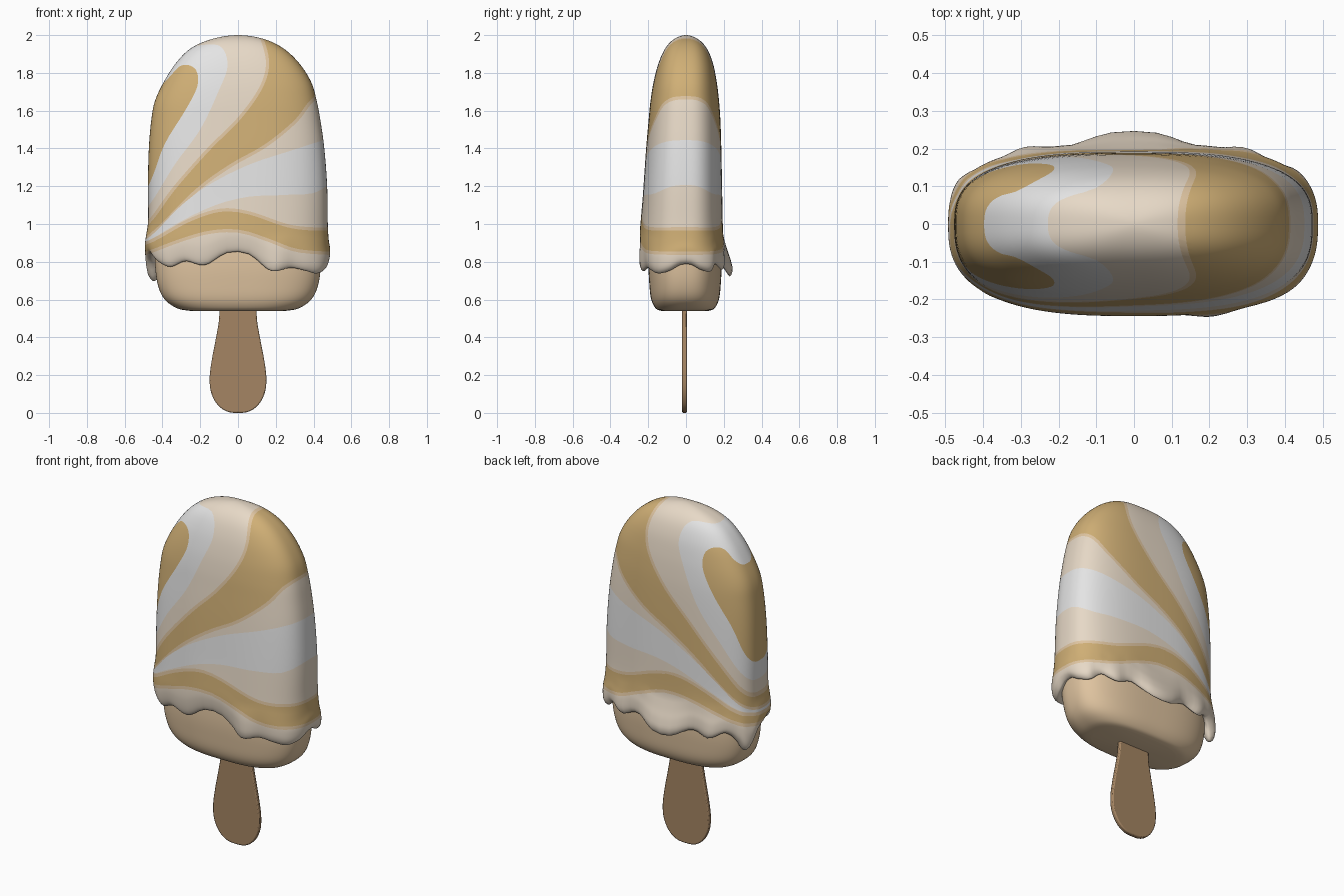
import bpy, bmesh, math

if "Cube" in bpy.data.objects:
    bpy.data.objects.remove(bpy.data.objects["Cube"])

SEGS = 112


def material(name, rgb):
    m = bpy.data.materials.new(name)
    m.diffuse_color = (*rgb, 1)
    m.use_nodes = True
    m.node_tree.nodes["Principled BSDF"].inputs["Base Color"].default_value = m.diffuse_color
    return m


GOLD = material("caramel_gold", (0.63, 0.43, 0.18))
WHITE = material("cream_white", (0.78, 0.78, 0.78))
BEIGE = material("pale_beige", (0.84, 0.73, 0.60))
EDGE = material("light_caramel", (0.74, 0.56, 0.36))
CORE = material("vanilla_core", (0.74, 0.55, 0.35))
WOOD = material("wood", (0.376, 0.235, 0.125))


def spline(pts, n, first=None, last=None):
    """Catmull-Rom curve through tuples, n steps per span."""
    p = [first or pts[0], *pts, last or pts[-1]]
    out = []
    for i in range(1, len(p) - 2):
        for k in range(n):
            t = k / n
            out.append(tuple(
                0.5 * (2 * b + (c - a) * t + (2 * a - 5 * b + 4 * c - d) * t * t
                       + (3 * b - a - 3 * c + d) * t ** 3)
                for a, b, c, d in zip(*p[i - 1:i + 3])))
    return out + [tuple(pts[-1])]


def oval(angle, left, right, front, back, n=2.75):
    c, s = math.cos(angle), math.sin(angle)
    x = math.copysign(abs(c) ** (2 / n), c) * (right if c > 0 else left)
    y = math.copysign(abs(s) ** (2 / n), s) * (back if s > 0 else front)
    return x, y


def loft(rows):
    """Skin rings of points; a ring holding one point becomes a pole."""
    bm = bmesh.new()
    rings = [[bm.verts.new(p) for p in row] for row in rows]
    for a, b in zip(rings, rings[1:]):
        for j in range(SEGS):
            k = (j + 1) % SEGS
            if len(a) == 1:
                bm.faces.new((a[0], b[k], b[j]))
            elif len(b) == 1:
                bm.faces.new((a[j], a[k], b[0]))
            else:
                bm.faces.new((a[j], a[k], b[k], b[j]))
    return bm


def finish(bm, name, mats):
    for f in bm.faces:
        f.smooth = True
    me = bpy.data.meshes.new(name)
    bm.to_mesh(me)
    bm.free()
    for m in mats:
        me.materials.append(m)
    ob = bpy.data.objects.new(name, me)
    bpy.context.collection.objects.link(ob)
    return ob


ANGLES = [2 * math.pi * j / SEGS for j in range(SEGS)]

# Ice cream core: (z, half width, half depth)
core_profile = spline([(0.54, 0.25, 0.125), (0.553, 0.32, 0.155), (0.60, 0.388, 0.179),
                       (0.68, 0.425, 0.189), (0.80, 0.44, 0.193), (0.98, 0.44, 0.18)], 5)
rows = [[(0, -0.005, 0.538)]]
for z, a, b in core_profile:
    ring = [oval(t, a, a, b, b) for t in ANGLES]
    rows.append([(x, y - 0.005, z) for x, y in ring])
rows.append([(0, -0.005, 1.0)])
finish(loft(rows), "ice_cream_core", [CORE])

# Drip line height every 15 degrees: right, back, left, front
drip = [0.79, 0.76, 0.75, 0.79, 0.76, 0.79, 0.725, 0.785, 0.76, 0.80, 0.76, 0.70,
        0.81, 0.845, 0.80, 0.775, 0.805, 0.785, 0.855, 0.755, 0.77, 0.755, 0.74, 0.755]


def drip_height(angle):
    u = angle / (2 * math.pi) * 24
    i = int(u) % 24
    t = u - int(u)
    a, b, c, d = (drip[(i + k) % 24] for k in (-1, 0, 1, 2))
    return 0.5 * (2 * b + (c - a) * t + (2 * a - 5 * b + 4 * c - d) * t * t
                  + (3 * b - a - 3 * c + d) * t ** 3)


# Coating: (z, left, right, front, back), from the tucked lip to the crown
coat_profile = spline([
    (0.80, 0.42, 0.42, 0.175, 0.17), (0.765, 0.445, 0.445, 0.205, 0.19),
    (0.76, 0.465, 0.463, 0.222, 0.202), (0.785, 0.486, 0.483, 0.234, 0.213),
    (0.84, 0.493, 0.488, 0.242, 0.212), (0.90, 0.487, 0.48, 0.244, 0.203),
    (1.0, 0.476, 0.475, 0.238, 0.195), (1.2, 0.477, 0.472, 0.225, 0.191),
    (1.4, 0.472, 0.457, 0.211, 0.187), (1.55, 0.459, 0.436, 0.198, 0.182),
    (1.65, 0.44, 0.417, 0.188, 0.175), (1.75, 0.394, 0.388, 0.172, 0.163),
    (1.85, 0.33, 0.325, 0.146, 0.143), (1.93, 0.25, 0.24, 0.11, 0.11),
    (1.98, 0.135, 0.135, 0.062, 0.062), (2.0, 0, 0, 0, 0)],
    5, last=(1.98, -0.135, -0.135, -0.062, -0.062))
rows = []
for z, l, r, f, b in coat_profile[:-1]:
    row = []
    for t in ANGLES:
        e = drip_height(t)
        x, y = oval(t, l, r, f, b)
        zz = z
        if z < 1.15:
            zz = e + (z - 0.76) * (1.15 - e) / 0.39
            swell = max(0, 0.78 - e) * 0.6 * max(0, min(1, (0.95 - z) / 0.15))
            y += swell * math.sin(t)
        row.append((x, y, zz))
    rows.append(row)
rows.append([(0, 0, 2.0)])
coat = loft(rows)

# Swirl boundaries in (x, z), fanning out from the lower left
swirls = [
    [(-.6, 1.0), (-.47, 1.21), (-.39, 1.42), (-.28, 1.6), (-.215, 1.73), (-.225, 1.82),
     (-.30, 1.84), (-.38, 1.76), (-.55, 1.6)],
    [(-.6, .97), (-.47, 1.1), (-.335, 1.315), (-.2, 1.5), (-.1, 1.71), (-.055, 1.84),
     (-.1, 1.945), (-.26, 1.94), (-.45, 1.93)],
    [(-.6, .93), (-.47, 1.0), (-.335, 1.18), (-.15, 1.39), (.01, 1.55), (.125, 1.71),
     (.165, 1.84), (.14, 1.97), (.08, 2.1)],
    [(-.6, .9), (-.47, .945), (-.23, 1.18), (-.045, 1.315), (.14, 1.42), (.3, 1.55),
     (.4, 1.67), (.6, 1.78)],
    [(-.6, .885), (-.47, .93), (-.31, 1.09), (-.15, 1.21), (.06, 1.315), (.27, 1.385),
     (.44, 1.44), (.6, 1.49)],
    [(-.6, .87), (-.47, .915), (-.31, 1.01), (-.12, 1.1), (.06, 1.145), (.27, 1.155),
     (.44, 1.18), (.6, 1.35)],
    [(-.6, .855), (-.45, .905), (-.26, 1.01), (-.09, 1.065), (.06, 1.05), (.27, .98),
     (.45, .965), (.6, .98)],
    [(-.6, .82), (-.47, .86), (-.31, .92), (-.15, .965), (.01, .97), (.17, .92),
     (.33, .865), (.6, .85)]]
curves = []
for pts in swirls:
    c = spline(pts, 4)
    curves.append([(a[0], a[1], b[0] - a[0], b[1] - a[1]) for a, b in zip(c, c[1:])])


def side(curve, x, z):
    """Signed distance to a swirl line, positive above and left of it."""
    best, sign = 1e9, 1
    for ax, az, dx, dz in curve:
        px, pz = x - ax, z - az
        t = (px * dx + pz * dz) / (dx * dx + dz * dz)
        t = 0 if t < 0 else 1 if t > 1 else t
        d = (px - t * dx) ** 2 + (pz - t * dz) ** 2
        if d < best:
            best, sign = d, dx * pz - dz * px
    return math.copysign(math.sqrt(best), sign)


def cut(bm, dist, level):
    """Cut mesh edges along one level of a distance field."""
    new = []
    for e in list(bm.edges):
        a, b = e.verts
        fa, fb = dist[a] - level, dist[b] - level
        if fa * fb < 0:
            t = min(0.97, max(0.03, fa / (fa - fb)))
            v = bmesh.utils.edge_split(e, a, t)[1]
            dist[v] = level
            new.append(v)
    bmesh.ops.connect_verts(bm, verts=new)


# Thin caramel line on the beige side of these boundaries
line = {2: 0.017, 3: -0.017, 6: 0.017, 7: -0.017}
for i, curve in enumerate(curves):
    dist = {v: side(curve, v.co.x, v.co.z) for v in coat.verts}
    cut(coat, dist, 0)
    if i in line:
        cut(coat, dist, line[i])

bands = [0, 1, 2, 0, 2, 1, 2, 0, 2]
for f in coat.faces:
    c = f.calc_center_median()
    d = [side(curve, c.x, c.z) for curve in curves]
    f.material_index = bands[sum(v < 0 for v in d)]
    if f.material_index == 2 and any(0 < d[i] / w < 1 for i, w in line.items()):
        f.material_index = 3
finish(coat, "swirled_coating", [GOLD, WHITE, BEIGE, EDGE])

# Flat wooden stick
half = spline([(0, 0), (0.06, 0.008), (0.11, 0.045), (0.143, 0.11), (0.15, 0.19),
               (0.137, 0.29), (0.116, 0.4), (0.1, 0.5), (0.096, 0.64)], 5, first=(-0.06, 0.008))
outline = half + [(-x, z) for x, z in reversed(half[1:])]
bm = bmesh.new()
face = bm.faces.new([bm.verts.new((x, -0.02, z)) for x, z in outline])
ext = bmesh.ops.extrude_face_region(bm, geom=[face])
for v in ext["geom"]:
    if isinstance(v, bmesh.types.BMVert):
        v.co.y = 0.005
bmesh.ops.recalc_face_normals(bm, faces=bm.faces)
stick = finish(bm, "stick", [WOOD])
bev = stick.modifiers.new("soft_edges", 'BEVEL')
bev.width = 0.006
bev.segments = 2
bev.limit_method = 'ANGLE'
bev.angle_limit = math.radians(50)
bpy.context.view_layer.objects.active = stick
stick.select_set(True)
bpy.ops.object.shade_smooth_by_angle(angle=math.radians(40))
